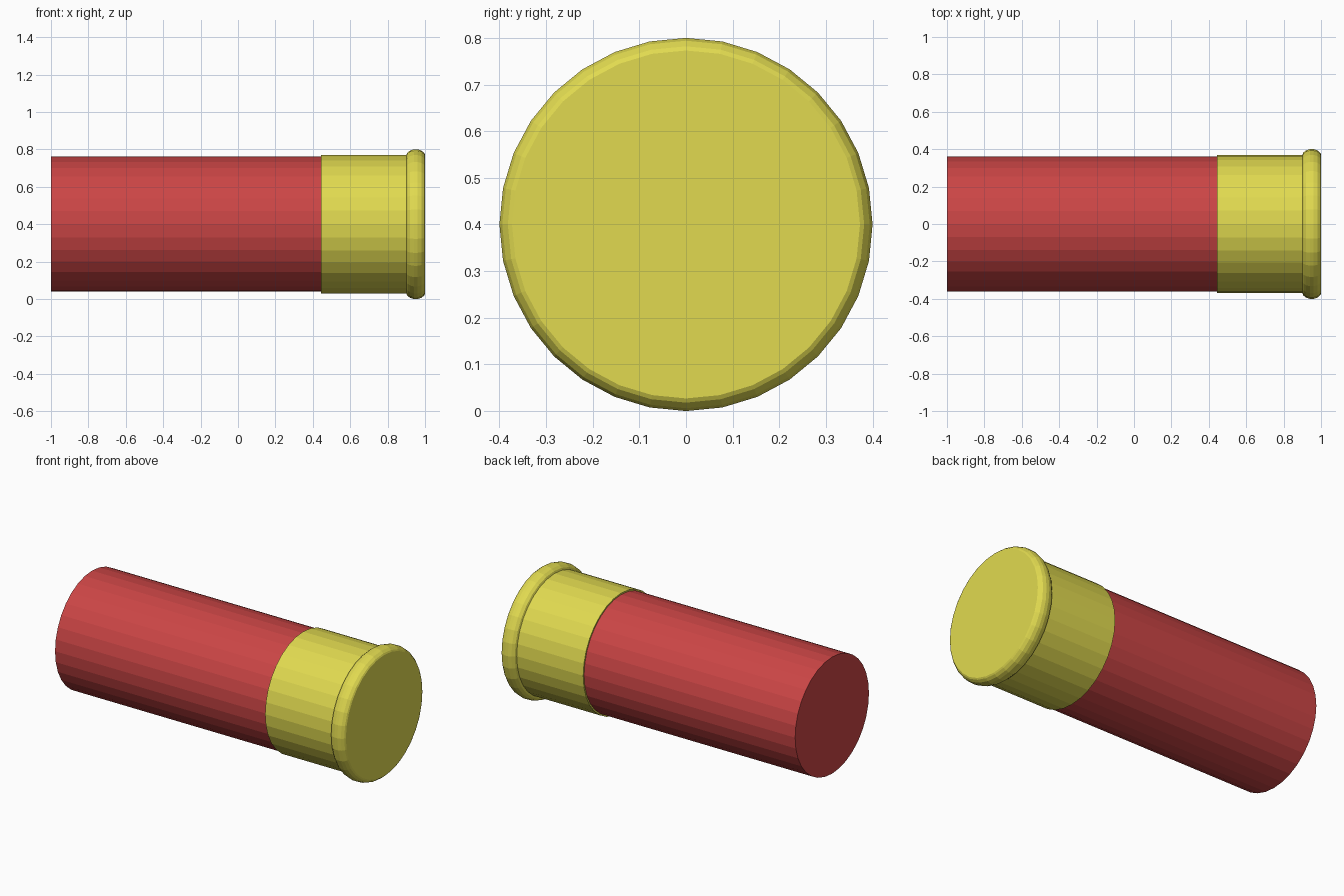
import bpy
import bmesh
from math import cos, sin, pi

if "Cube" in bpy.data.objects:
    bpy.data.objects.remove(bpy.data.objects["Cube"])

SIDES = 32
AXIS_Z = 0.4


def material(name, color):
    mat = bpy.data.materials.new(name)
    mat.diffuse_color = (*color, 1)
    mat.use_nodes = True
    mat.node_tree.nodes["Principled BSDF"].inputs["Base Color"].default_value = mat.diffuse_color
    return mat


def lathe(name, profile, mat, cap_start=False, cap_end=False):
    """Revolve (x, radius) points around the lengthwise axis, flat shaded."""
    bm = bmesh.new()
    rings = []
    for x, r in profile:
        rings.append([bm.verts.new((x, r * sin(2 * pi * i / SIDES),
                                    AXIS_Z + r * cos(2 * pi * i / SIDES)))
                      for i in range(SIDES)])
    for a, b in zip(rings, rings[1:]):
        for i in range(SIDES):
            j = (i + 1) % SIDES
            bm.faces.new((a[i], a[j], b[j], b[i]))
    if cap_start:
        bm.faces.new(rings[0])
    if cap_end:
        bm.faces.new(rings[-1])
    bmesh.ops.recalc_face_normals(bm, faces=bm.faces)
    mesh = bpy.data.meshes.new(name)
    bm.to_mesh(mesh)
    bm.free()
    mesh.materials.append(mat)
    obj = bpy.data.objects.new(name, mesh)
    bpy.context.collection.objects.link(obj)
    return obj


red = material("red_plastic", (0.6, 0.06, 0.06))
brass = material("brass", (0.75, 0.70, 0.08))

# Closed plastic tube, tucked against the brass step
lathe("plastic_hull", [(-1, 0.361), (0.445, 0.361)], red,
      cap_start=True, cap_end=True)

# Brass base: step, straight wall, rounded rim, flat end
lathe("brass_base", [(0.445, 0.361), (0.445, 0.370), (0.90, 0.370),
                     (0.905, 0.382), (0.92, 0.394), (0.94, 0.40),
                     (0.96, 0.40), (0.98, 0.394), (0.995, 0.382),
                     (1.0, 0.373)], brass, cap_end=True)
